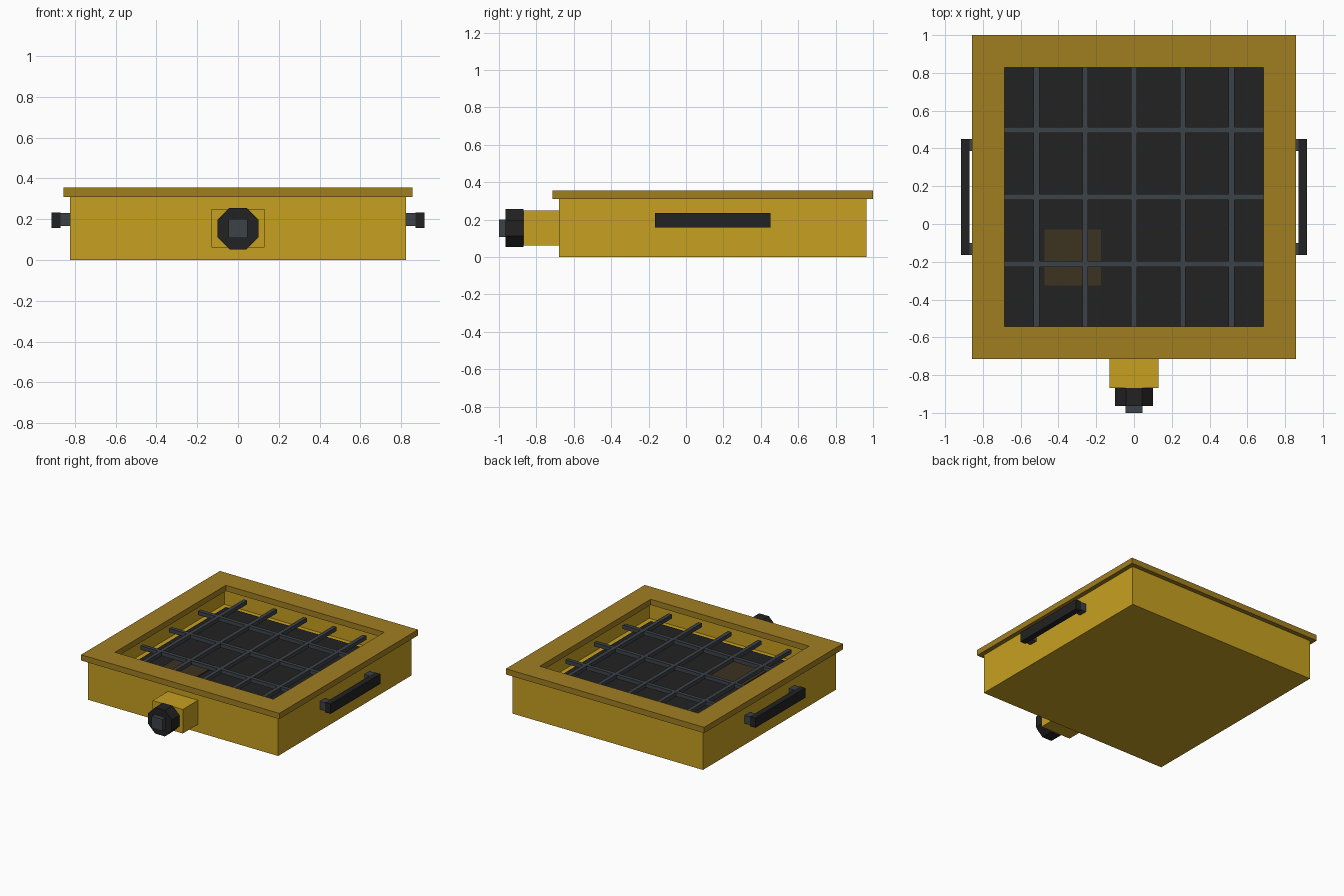
import bpy, bmesh, math

cube = bpy.data.objects.get("Cube")
if cube:
    bpy.data.objects.remove(cube, do_unlink=True)


def material(name, r, g, b):
    m = bpy.data.materials.new(name)
    m.use_nodes = True
    m.diffuse_color = (r, g, b, 1)
    m.node_tree.nodes["Principled BSDF"].inputs["Base Color"].default_value = (r, g, b, 1)
    return m


YELLOW = material("yellow paint", 0.565, 0.35, 0.015)
OCHRE = material("ochre rim", 0.352, 0.209, 0.015)
BLACK = material("black rubber", 0.016, 0.016, 0.016)
STEEL = material("dark steel", 0.046, 0.054, 0.065)
BROWN = material("dark brown", 0.045, 0.033, 0.015)


def finish(bm, name, mat):
    bmesh.ops.recalc_face_normals(bm, faces=bm.faces)
    mesh = bpy.data.meshes.new(name)
    bm.to_mesh(mesh)
    bm.free()
    mesh.materials.append(mat)
    obj = bpy.data.objects.new(name, mesh)
    bpy.context.collection.objects.link(obj)
    return obj


def box_mesh(xs, ys, zs):
    bm = bmesh.new()
    bmesh.ops.create_cube(bm, size=1)
    for v in bm.verts:
        for i, (lo, hi) in enumerate((xs, ys, zs)):
            v.co[i] = hi if v.co[i] > 0 else lo
    return bm


def box(name, mat, xs, ys, zs):
    return finish(box_mesh(xs, ys, zs), name, mat)


CY = 0.143        # centre of the tray along y
OPEN = 0.685      # half width of the opening
FLOOR = 0.185
inner_x = (-OPEN, OPEN)
inner_y = (CY - OPEN, CY + OPEN)

# Tray body: solid box with a sunken top
bm = box_mesh((-0.823, 0.823), (CY - 0.823, CY + 0.823), (0, 0.31))
top = max(bm.faces, key=lambda f: f.calc_center_median().z)
bmesh.ops.inset_region(bm, faces=[top], thickness=0.823 - OPEN)
well = bmesh.ops.extrude_face_region(bm, geom=[top])["geom"]
bmesh.ops.delete(bm, geom=[top], context="FACES")
for v in well:
    if isinstance(v, bmesh.types.BMVert):
        v.co.z = FLOOR - 0.005
finish(bm, "tray_body", YELLOW)

# Overhanging square rim: a rectangular section swept round four corners
bm = bmesh.new()
section = ((OPEN, 0.31), (0.857, 0.31), (0.857, 0.355), (OPEN, 0.355))
corners = ((1, 1), (-1, 1), (-1, -1), (1, -1))
rings = [[bm.verts.new((sx * r, CY + sy * r, z)) for r, z in section] for sx, sy in corners]
for i in range(4):
    a, b = rings[i], rings[(i + 1) % 4]
    for j in range(4):
        k = (j + 1) % 4
        bm.faces.new((a[j], a[k], b[k], b[j]))
finish(bm, "top_rim", OCHRE)

# Dark bed and the patch lying on it
box("tray_bed", BLACK, inner_x, inner_y, (FLOOR - 0.005, FLOOR))
box("bed_patch", BROWN, (-0.475, -0.175), (-0.325, -0.03), (FLOOR, FLOOR + 0.006))

# Grate bars
for i in range(5):
    x = (i - 2) * 0.258
    box(f"grate_long_bar_{i + 1}", STEEL, (x - 0.015, x + 0.015), inner_y, (0.255, 0.286))
for i in range(3):
    y = CY + (i - 1) * 0.355
    box(f"grate_cross_bar_{i + 1}", STEEL, inner_x, (y - 0.015, y + 0.015), (0.255, 0.285))

# Side handles
for side, s in (("left", 1), ("right", -1)):
    box(f"{side}_handle_grip", BLACK, sorted((s * 0.87, s * 0.916)), (-0.165, 0.451), (0.157, 0.234))
    for end, y in (("front", -0.132), ("back", 0.418)):
        box(f"{side}_handle_{end}_mount", STEEL, sorted((s * 0.82, s * 0.872)),
            (y - 0.032, y + 0.032), (0.167, 0.23))

# Front outlet: housing, eight-sided cap and square stub
box("outlet_housing", YELLOW, (-0.13, 0.13), (-0.868, -0.675), (0.062, 0.25))
bm = bmesh.new()
bmesh.ops.create_cone(bm, cap_ends=True, segments=8, radius1=0.11, radius2=0.11, depth=0.096)
for v in bm.verts:
    angle = math.atan2(v.co.y, v.co.x) + math.pi / 8
    on_axis = abs(math.sin(4 * (angle - math.pi / 8))) < 0.1 and min(abs(v.co.x), abs(v.co.y)) < 0.01
    if on_axis or abs(abs(v.co.x) - abs(v.co.y)) < 0.01:
        v.co.x, v.co.y = 0.11 * math.cos(angle), 0.11 * math.sin(angle)
    v.co = (v.co.x, v.co.z - 0.916, v.co.y + 0.154)
finish(bm, "outlet_cap", BLACK)
box("outlet_stub", STEEL, (-0.046, 0.046), (-1.0, -0.96), (0.108, 0.2))
